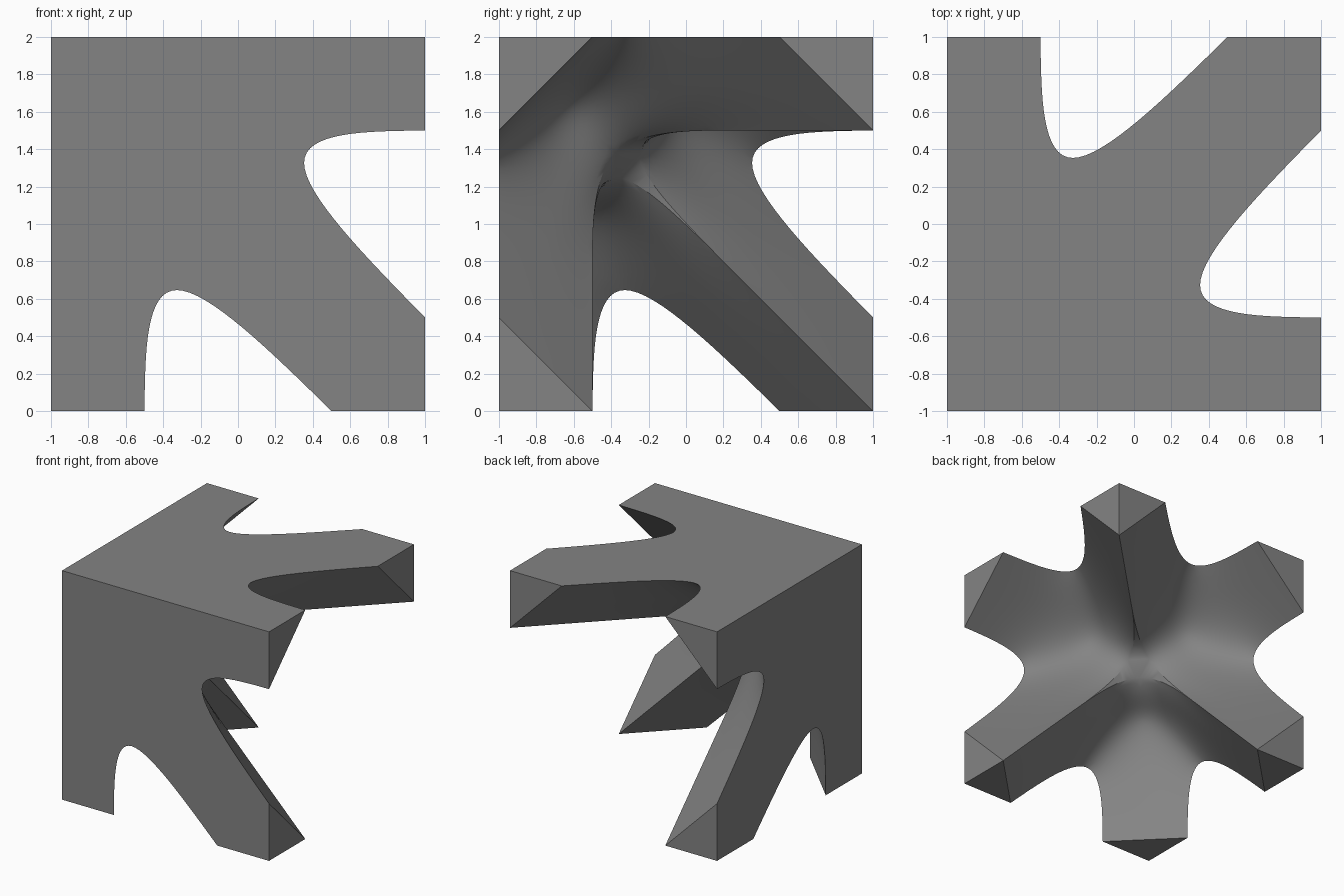
import bpy, bmesh
from mathutils import Vector

if "Cube" in bpy.data.objects:
    bpy.data.objects.remove(bpy.data.objects["Cube"])

LEVEL = 4
N = 2 ** LEVEL

grey = bpy.data.materials.new("plain grey")
grey.diffuse_color = (0.23, 0.23, 0.23, 1)
grey.use_nodes = True
grey.node_tree.nodes["Principled BSDF"].inputs["Base Color"].default_value = grey.diffuse_color

# (u, v, w) are distances from the solid corner at (-1, -1, 2)
def place(p, turn):
    p = list(p)
    u, v, w = p[-turn:] + p[:-turn] if turn else p
    return Vector((u - 1, v - 1, 2 - w))

def spline(p0, p1, p2):
    """Cubic B-spline p0 -> p2 rounding the corner p1, with fixed ends."""
    p0, p1, p2 = Vector(p0), Vector(p1), Vector(p2)
    def half(a, b, c):
        q = 2 * a - b
        return [(q * (1 - t) ** 3 + a * (3 * t**3 - 6 * t**2 + 4)
                 + b * (-3 * t**3 + 3 * t**2 + 3 * t + 1) + c * t**3) / 6
                for t in (i / N for i in range(N + 1))]
    return half(p0, p1, p2) + half(p2, p1, p0)[-2::-1]

# Curved cage: one axis arm bevel flowing into two diagonal arm sides
S, L = 0.51, 1.03            # inner corner of each opening
MID = 1.25                   # ridge control points
cage = [(2, .5, 0), (2, 0, .5), (L, S, 0), (L, 0, S),
        (2, 1.5, 0), (2, 0, 1.5), (2, 2, .5), (2, .5, 2),
        (MID, MID, .5), (MID, .5, MID), (.5, .5, .5)]
cage_faces = [(0, 1, 3, 2), (2, 3, 10), (2, 10, 8, 6, 4), (3, 5, 7, 9, 10)]
me = bpy.data.meshes.new("cage")
me.from_pydata(cage, [], cage_faces)
cage_ob = bpy.data.objects.new("cage", me)
bpy.context.collection.objects.link(cage_ob)
mod = cage_ob.modifiers.new("round", 'SUBSURF')
mod.levels = mod.render_levels = LEVEL
mod.boundary_smooth = 'PRESERVE_CORNERS'
mod.use_limit_surface = True
dg = bpy.context.evaluated_depsgraph_get()
shell = bpy.data.meshes.new_from_object(cage_ob.evaluated_get(dg))
shell_verts = [v.co.copy() for v in shell.vertices]
shell_faces = [tuple(p.vertices) for p in shell.polygons]
bpy.data.objects.remove(cage_ob)

bm = bmesh.new()
def add(points, turn):
    bm.faces.new([bm.verts.new(place(p, turn)) for p in points])

# Opening edge on the w = 0 wall, and the half ridge between diagonal arms
opening = spline((2, .5, 0), (L, S, 0), (2, 1.5, 0))
swapped = [Vector((p.y, p.x, 0)) for p in reversed(opening)]
ridge = [Vector((2, 2, .5))] + spline(
    (MID, MID, .5), (.5, .5, .5), (MID, .5, MID))[:N + 1]

for turn in range(3):
    # rounded inner shell
    vs = [bm.verts.new(place(p, turn)) for p in shell_verts]
    for f in shell_faces:
        bm.faces.new([vs[i] for i in f])
    # flat outer wall
    add([(0, 0, 0), (2, 0, 0)] + opening + [(2, 2, 0)] + swapped + [(0, 2, 0)], turn)
    # flat triangular arm ends
    add([(2, 0, 0), (2, .5, 0), (2, 0, .5)], turn)
    add([(2, 2, 0), (2, 1.5, 0), (2, 2, .5)], turn)
    add([(2, 0, 2), (2, 0, 1.5), (2, .5, 2)], turn)
    # narrow web between the two ridges of one diagonal arm
    other = [Vector((p.y, p.x, p.z)) for p in ridge]
    for i in range(1, N + 1):
        add([ridge[i], ridge[i + 1], other[i + 1], other[i]], turn)

# small triangle closing the middle
m = ridge[-1]
add([(m.x, m.y, m.z), (m.y, m.x, m.z), (m.y, m.z, m.x)], 0)

bmesh.ops.remove_doubles(bm, verts=bm.verts, dist=0.0015)
bmesh.ops.triangulate(bm, faces=[f for f in bm.faces if len(f.verts) > 4])
bmesh.ops.recalc_face_normals(bm, faces=bm.faces)
mesh = bpy.data.meshes.new("lattice_corner")
bm.to_mesh(mesh)
bm.free()
mesh.materials.append(grey)
ob = bpy.data.objects.new("lattice_corner", mesh)
bpy.context.collection.objects.link(ob)
bpy.context.view_layer.objects.active = ob
ob.select_set(True)
bpy.ops.object.shade_smooth_by_angle(angle=0.5)
